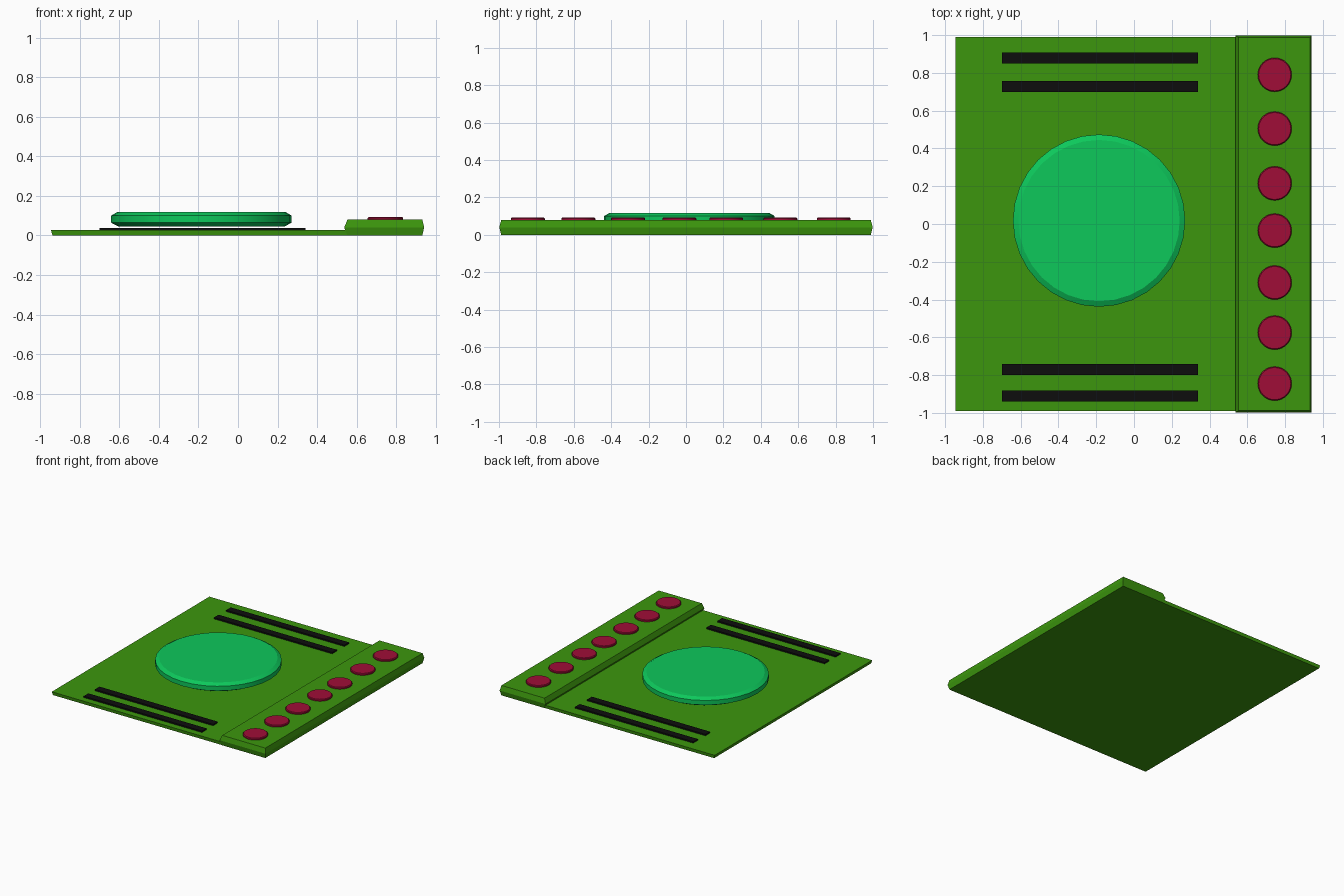
import bpy, bmesh, math

if "Cube" in bpy.data.objects:
    bpy.data.objects.remove(bpy.data.objects["Cube"])


def material(name, rgb):
    m = bpy.data.materials.new(name)
    m.diffuse_color = (*rgb, 1)
    m.use_nodes = True
    m.node_tree.nodes["Principled BSDF"].inputs["Base Color"].default_value = m.diffuse_color
    return m


GREEN = material("board_green", (0.045, 0.305, 0.004))
MINT = material("disc_green", (0.004, 0.578, 0.105))
RED = material("button_red", (0.352, 0.004, 0.038))
BLACK = material("slot_black", (0.004, 0.004, 0.004))


def loft(name, rings, mat, smooth=False):
    """Skin a stack of matching rings and cap both ends."""
    bm = bmesh.new()
    loops = [[bm.verts.new(p) for p in ring] for ring in rings]
    n = len(loops[0])
    for a, b in zip(loops, loops[1:]):
        for i in range(n):
            j = (i + 1) % n
            bm.faces.new((a[i], a[j], b[j], b[i]))
    bm.faces.new(loops[0][::-1])
    bm.faces.new(loops[-1])
    bmesh.ops.recalc_face_normals(bm, faces=bm.faces)
    me = bpy.data.meshes.new(name)
    bm.to_mesh(me)
    bm.free()
    ob = bpy.data.objects.new(name, me)
    bpy.context.collection.objects.link(ob)
    me.materials.append(mat)
    if smooth:
        bpy.ops.object.select_all(action='DESELECT')
        bpy.context.view_layer.objects.active = ob
        ob.select_set(True)
        bpy.ops.object.shade_smooth_by_angle(angle=math.radians(25))
    return ob


def rect(x0, x1, y0, y1, z):
    return [(x0, y0, z), (x1, y0, z), (x1, y1, z), (x0, y1, z)]


def circle(x, y, r, z, n=32):
    return [(x + r * math.cos(2 * math.pi * i / n),
             y + r * math.sin(2 * math.pi * i / n), z) for i in range(n)]


# Thin board with slightly undercut edges
loft("base_board", [rect(-0.938, 0.553, -0.986, 0.986, 0),
                    rect(-0.945, 0.553, -0.99, 0.99, 0.026)], GREEN)

# Raised strip along the right side, bulging at mid height
loft("button_strip", [rect(0.553, 0.932, -0.988, 0.988, 0),
                      rect(0.537, 0.941, -0.998, 0.998, 0.04),
                      rect(0.553, 0.932, -0.988, 0.988, 0.079)], GREEN)

# Large disc with chamfered rims, floating just above the board
loft("round_disc", [circle(-0.185, 0.018, r, z) for r, z in
                    ((0.42, 0.045), (0.456, 0.064), (0.456, 0.1), (0.427, 0.117))],
     MINT, True)

# Row of round buttons
for i, y in enumerate((0.79, 0.505, 0.215, -0.035, -0.31, -0.575, -0.845)):
    loft(f"button_{i + 1}", [circle(0.745, y, r, z) for r, z in
                             ((0.09, 0.075), (0.09, 0.088), (0.085, 0.093))], RED, True)

# Two pairs of black slots
for i, y in enumerate((0.88, 0.727, -0.77, -0.91)):
    loft(f"slot_{i + 1}", [rect(-0.7, 0.34, y - 0.029, y + 0.029, z)
                           for z in (0.024, 0.037)], BLACK)
